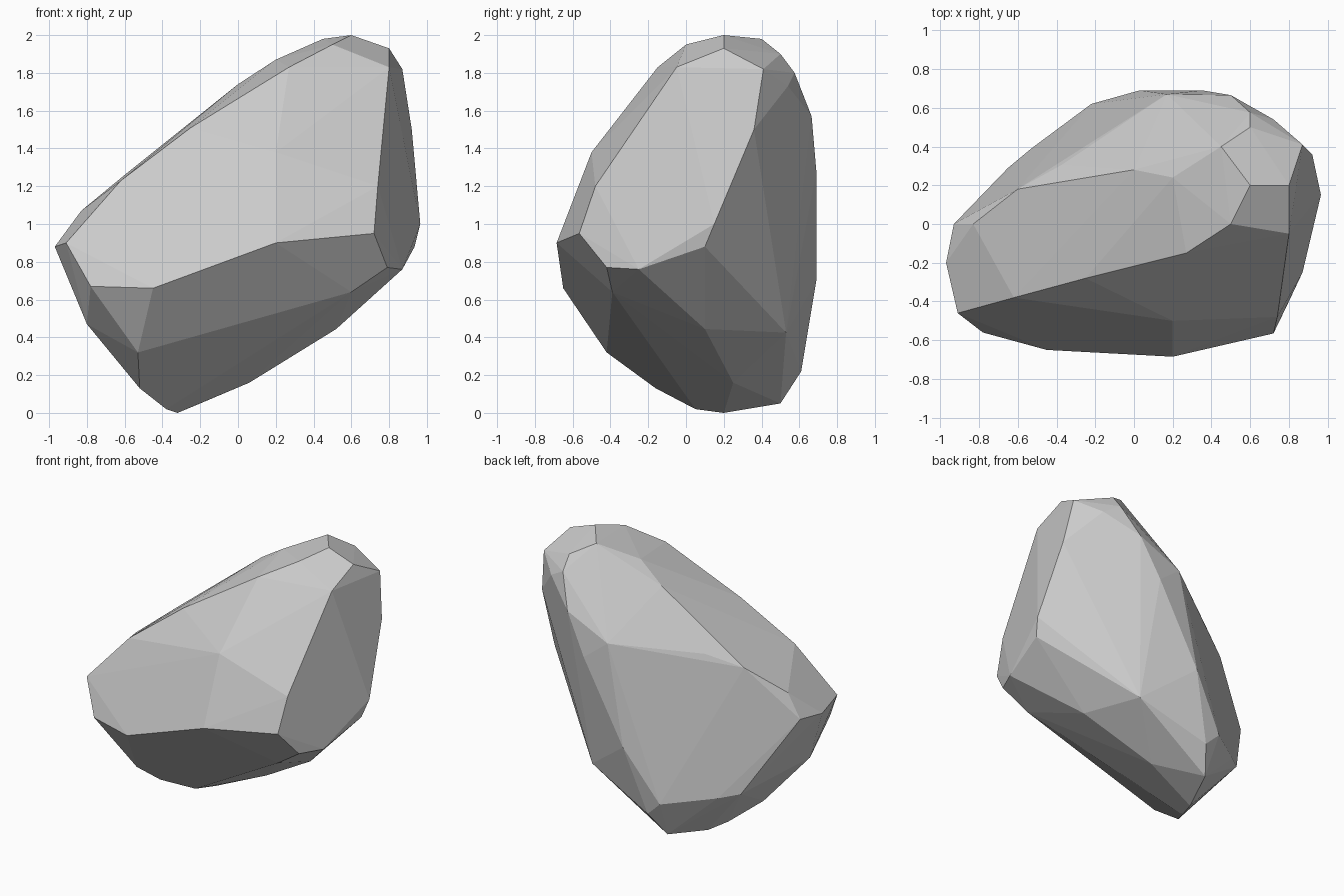
import bpy, bmesh

# Corner points of the boulder, grouped by region
front_ridge = [(-.97, -.2, .88), (-.91, -.46, .9), (-.78, -.56, .67), (-.45, -.65, .66),
               (.2, -.685, .9), (.72, -.565, .95)]
front_plate = [(-.62, -.38, 1.23), (-.25, -.28, 1.51), (.27, -.15, 1.83),
               (.2, -.5, 1.38), (.74, -.48, 1.2), (.8, -.05, 1.83)]
crown = [(.5, 0, 1.95), (.6, .2, 2), (.45, .4, 1.98), (.8, .2, 1.93), (.6, .5, 1.9),
         (.87, .41, 1.82), (.72, .54, 1.73), (.6, .575, 1.8), (.2, .24, 1.87), (0, .28, 1.74)]
back = [(-.83, 0, 1.07), (-.6, .18, 1.26), (.17, .67, 1.42), (-.37, .307, 1.35),
        (-.93, 0, .9), (-.22, .62, .32), (-.53, .39, .36),
        (-.65, .29, .385), (.03, .69, .7), (.35, .69, 1.28), (.5, .665, 1.57)]
right_side = [(.965, .15, 1), (.92, .36, 1.5), (.79, -.42, .77), (.87, -.25, .76),
              (.935, .1, .88)]
underside = [(.68, .3, .68), (.392, .53, .425), (-.115, .61, .22), (.52, .1, .444),
             (.6, -.39, .64), (.06, .25, .16), (-.2, .5, .05), (-.32, .2, 0),
             (-.38, .05, .02), (-.52, -.16, .13), (-.8, -.3, .47), (-.53, -.42, .32)]

# Faceted boulder: convex hull, nearly flat neighbours merged into plates
bm = bmesh.new()
for region in (front_ridge, front_plate, crown, back, right_side, underside):
    for p in region:
        bm.verts.new(p)
bmesh.ops.convex_hull(bm, input=bm.verts[:])
loose = [v for v in bm.verts if not v.link_faces]
bmesh.ops.delete(bm, geom=loose, context='VERTS')
bmesh.ops.dissolve_limit(bm, angle_limit=0.03, verts=bm.verts[:], edges=bm.edges[:])
bmesh.ops.recalc_face_normals(bm, faces=bm.faces[:])

mesh = bpy.data.meshes.new("boulder")
bm.to_mesh(mesh)
bm.free()
boulder = bpy.data.objects.new("boulder", mesh)
bpy.context.collection.objects.link(boulder)
